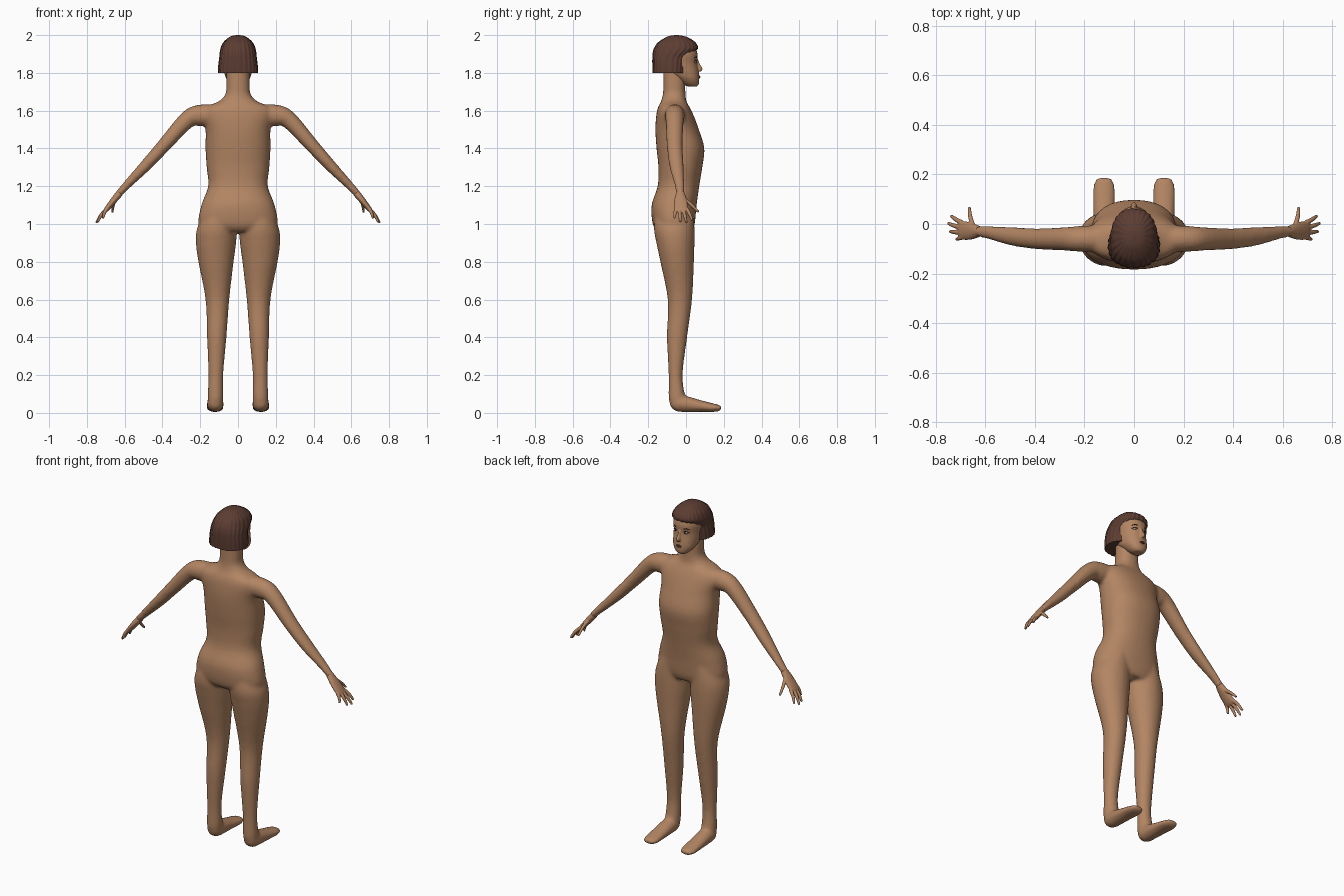
import bpy, bmesh, math
from mathutils import Vector

cube = bpy.data.objects.get("Cube")
if cube:
    bpy.data.objects.remove(cube, do_unlink=True)

X, Y, Z = Vector((1, 0, 0)), Vector((0, 1, 0)), Vector((0, 0, 1))
SIDES = (1, -1)


def material(name, r, g, b):
    mat = bpy.data.materials.new(name)
    mat.use_nodes = True
    mat.diffuse_color = (r, g, b, 1)
    shader = mat.node_tree.nodes["Principled BSDF"]
    shader.inputs["Base Color"].default_value = (r, g, b, 1)
    shader.inputs["Roughness"].default_value = 0.7
    return mat


def refine(rows, steps):
    """Catmull-Rom interpolation through rows of numbers."""
    out = []
    for i in range(len(rows) - 1):
        p0, p1, p2 = rows[max(i - 1, 0)], rows[i], rows[i + 1]
        p3 = rows[min(i + 2, len(rows) - 1)]
        for k in range(steps):
            t = k / steps
            out.append([b + 0.5 * t * (c - a + t * (2 * a - 5 * b + 4 * c - d
                        + t * (3 * (b - c) + d - a)))
                        for a, b, c, d in zip(p0, p1, p2, p3)])
    out.append(list(rows[-1]))
    return out


def loft(bm, rows, up=Y, axis=None, sides=28, power=2.0, steps=5, ripple=0.0, waves=0):
    """Skin rings given as (x, y, z, half width, half depth)."""
    rows = refine(rows, steps)
    centres = [Vector(r[:3]) for r in rows]
    rings = []
    for i, row in enumerate(rows):
        tangent = axis or (centres[min(i + 1, len(rows) - 1)] - centres[max(i - 1, 0)]).normalized()
        u = up.cross(tangent).normalized()
        v = tangent.cross(u)
        ring = []
        for k in range(sides):
            ang = math.tau * k / sides
            c, s = math.cos(ang), math.sin(ang)
            scale = 1 + ripple * math.sin(waves * ang)
            a = math.copysign(abs(c) ** (2 / power), c) * max(row[3], 0.001) * scale
            b = math.copysign(abs(s) ** (2 / power), s) * max(row[4], 0.001) * scale
            ring.append(bm.verts.new(centres[i] + u * a + v * b))
        rings.append(ring)
    for low, high in zip(rings, rings[1:]):
        for k in range(sides):
            j = (k + 1) % sides
            bm.faces.new((low[k], low[j], high[j], high[k]))
    bm.faces.new(rings[0][::-1])
    bm.faces.new(rings[-1])


def upright(rows):
    """Rows of (height, back, front, half width) to loft rings."""
    return [(0, (b + f) / 2, z, w, (f - b) / 2) for z, b, f, w in rows]


def flip(rows, side):
    return [(r[0] * side, *r[1:]) for r in rows]


def finish(name, bm, mat, voxel=0, smoothing=0):
    bmesh.ops.recalc_face_normals(bm, faces=bm.faces)
    for face in bm.faces:
        face.smooth = True
    mesh = bpy.data.meshes.new(name)
    bm.to_mesh(mesh)
    bm.free()
    mesh.materials.append(mat)
    obj = bpy.data.objects.new(name, mesh)
    bpy.context.scene.collection.objects.link(obj)
    if voxel:
        remesh = obj.modifiers.new("blend", "REMESH")
        remesh.mode = "VOXEL"
        remesh.voxel_size = voxel
        remesh.use_smooth_shade = True
    if smoothing:
        relax = obj.modifiers.new("relax", "SMOOTH")
        relax.factor = 0.5
        relax.iterations = smoothing
    return obj


def ellipsoid(name, centre, radii, mat):
    bm = bmesh.new()
    bmesh.ops.create_uvsphere(bm, u_segments=16, v_segments=10, radius=1)
    for vert in bm.verts:
        vert.co = Vector(c + r * q for c, r, q in zip(centre, radii, vert.co))
    finish(name, bm, mat)


skin = material("warm skin", 0.45, 0.235, 0.125)
hair_brown = material("dark brown hair", 0.105, 0.046, 0.032)
dark = material("brow and iris", 0.03, 0.015, 0.01)
lip = material("lip", 0.16, 0.06, 0.045)
eye_white = material("eye white", 0.5, 0.42, 0.36)

# Torso and neck
body = bmesh.new()
loft(body, upright([
    (0.96, -0.15, 0.03, 0.15), (1.0, -0.176, 0.046, 0.208), (1.1, -0.182, 0.056, 0.194),
    (1.2, -0.15, 0.07, 0.158), (1.3, -0.146, 0.086, 0.166), (1.4, -0.156, 0.097, 0.172),
    (1.5, -0.162, 0.068, 0.172), (1.58, -0.157, 0.038, 0.19), (1.62, -0.147, 0.018, 0.17),
    (1.65, -0.132, 0.002, 0.1), (1.69, -0.122, -0.003, 0.066), (1.75, -0.12, -0.003, 0.062),
    (1.82, -0.12, 0, 0.06)]), axis=Z, sides=40, power=2.25)

# Legs: height, inner, outer, back, front
LEG = [(1.08, 0.03, 0.17, -0.16, 0.04), (0.98, 0.008, 0.216, -0.17, 0.045),
       (0.9, 0.01, 0.223, -0.157, 0.045), (0.8, 0.023, 0.21, -0.136, 0.042),
       (0.6, 0.046, 0.172, -0.097, 0.032), (0.4, 0.061, 0.164, -0.101, 0.006),
       (0.2, 0.078, 0.157, -0.092, -0.018), (0.08, 0.077, 0.161, -0.092, -0.003),
       (0.03, 0.085, 0.155, -0.08, 0)]
FOOT = [(0.12, -0.08, 0.05, 0.026, 0.022), (0.12, -0.05, 0.05, 0.042, 0.042),
        (0.12, 0, 0.047, 0.044, 0.043), (0.121, 0.08, 0.036, 0.045, 0.031),
        (0.121, 0.15, 0.027, 0.044, 0.022), (0.121, 0.188, 0.026, 0.03, 0.013)]
ARM = [(0.08, -0.06, 1.575, 0.055, 0.055), (0.2, -0.06, 1.575, 0.057, 0.053),
       (0.27, -0.06, 1.55, 0.046, 0.048), (0.39, -0.06, 1.418, 0.037, 0.042),
       (0.49, -0.05, 1.308, 0.031, 0.038), (0.59, -0.034, 1.205, 0.022, 0.026),
       (0.645, -0.03, 1.145, 0.018, 0.02)]
for side in SIDES:
    leg = [((i + o) / 2, (b + f) / 2, z, (o - i) / 2, (f - b) / 2) for z, i, o, b, f in LEG]
    loft(body, flip(leg, side), axis=Z)
    loft(body, flip(FOOT, side), up=Z, axis=Y)
    loft(body, flip(ARM, side))
finish("body", body, skin, voxel=0.009, smoothing=8)

# Hands with four fingers and a thumb
PALM = [(0.625, -0.03, 1.165, 0.019, 0.022), (0.658, -0.029, 1.125, 0.017, 0.034),
        (0.69, -0.026, 1.085, 0.014, 0.038), (0.705, -0.026, 1.068, 0.01, 0.036)]
FINGERS = [((0.694, 0.005, 1.08), (0.738, 0.033, 1.02)),
           ((0.697, -0.015, 1.077), (0.75, 0.003, 1.006)),
           ((0.697, -0.035, 1.077), (0.743, -0.03, 1.01)),
           ((0.69, -0.053, 1.085), (0.715, -0.062, 1.03)),
           ((0.648, -0.012, 1.135), (0.665, 0.067, 1.063))]
for side, label in zip(SIDES, ("left", "right")):
    hand = bmesh.new()
    loft(hand, flip(PALM, side))
    for root, tip in FINGERS:
        root, tip = Vector(root), Vector(tip)
        mid = root.lerp(tip, 0.5) + Vector((0.004, 0, 0.003))
        rows = [(*root, 0.01, 0.01), (*mid, 0.009, 0.009), (*tip, 0.006, 0.006)]
        loft(hand, flip(rows, side), sides=12)
    finish(label + "_hand", hand, skin, voxel=0.003, smoothing=3)

# Head with nose
head = bmesh.new()
loft(head, upright([
    (1.728, 0.01, 0.058, 0.026), (1.742, -0.02, 0.068, 0.044), (1.77, -0.055, 0.07, 0.063),
    (1.8, -0.1, 0.068, 0.072), (1.85, -0.14, 0.06, 0.079), (1.9, -0.15, 0.061, 0.083),
    (1.95, -0.13, 0.04, 0.07), (1.985, -0.08, -0.01, 0.035)]), axis=Z, power=2.2)
loft(head, [(0, 0.054, 1.878, 0.007, 0.007), (0, 0.063, 1.845, 0.008, 0.012),
            (0, 0.07, 1.822, 0.012, 0.018), (0, 0.067, 1.808, 0.011, 0.013)], axis=Z, sides=16)
finish("head", head, skin, voxel=0.004, smoothing=3)

# Eyes, brows and lips
for side, label in zip(SIDES, ("left", "right")):
    ellipsoid(label + "_eye", (0.032 * side, 0.046, 1.858), (0.015, 0.009, 0.007), eye_white)
    ellipsoid(label + "_iris", (0.031 * side, 0.051, 1.858), (0.006, 0.006, 0.006), dark)
    for part, lift, thick in (("lash", 0, 0.0025), ("brow", 0.017, 0.0035)):
        bm = bmesh.new()
        rows = [(0.015, 0.056, 1.861 + lift, thick, thick),
                (0.034, 0.053, 1.867 + lift, thick, thick),
                (0.051, 0.041, 1.86 + lift, thick, 0.001)]
        loft(bm, flip(rows, side), up=Z, sides=8)
        finish(label + "_" + part, bm, dark)
for part, height, thick in (("upper_lip", 1.782, 0.004), ("lower_lip", 1.774, 0.005)):
    bm = bmesh.new()
    loft(bm, [(-0.022, 0.062, 1.778, 0.004, 0.001), (0, 0.069, height, 0.007, thick),
              (0.022, 0.062, 1.778, 0.004, 0.001)], up=Z, axis=X, sides=12)
    finish(part, bm, lip)

# Bobbed hair with combed ridges, open at the face
hair = bmesh.new()
loft(hair, upright([
    (1.8, -0.175, 0, 0.105), (1.84, -0.177, 0.004, 0.103), (1.88, -0.177, 0.011, 0.098),
    (1.905, -0.175, 0.036, 0.096), (1.93, -0.168, 0.062, 0.091), (1.96, -0.148, 0.05, 0.078),
    (1.985, -0.112, 0.015, 0.052), (1.996, -0.085, -0.015, 0.03), (2.0, -0.055, -0.045, 0.006)]),
    axis=Z, sides=120, power=2.35, ripple=0.018, waves=24)
obj = finish("hair", hair, hair_brown)
bpy.context.view_layer.objects.active = obj
obj.select_set(True)
bpy.ops.object.shade_smooth_by_angle(angle=math.radians(50))
